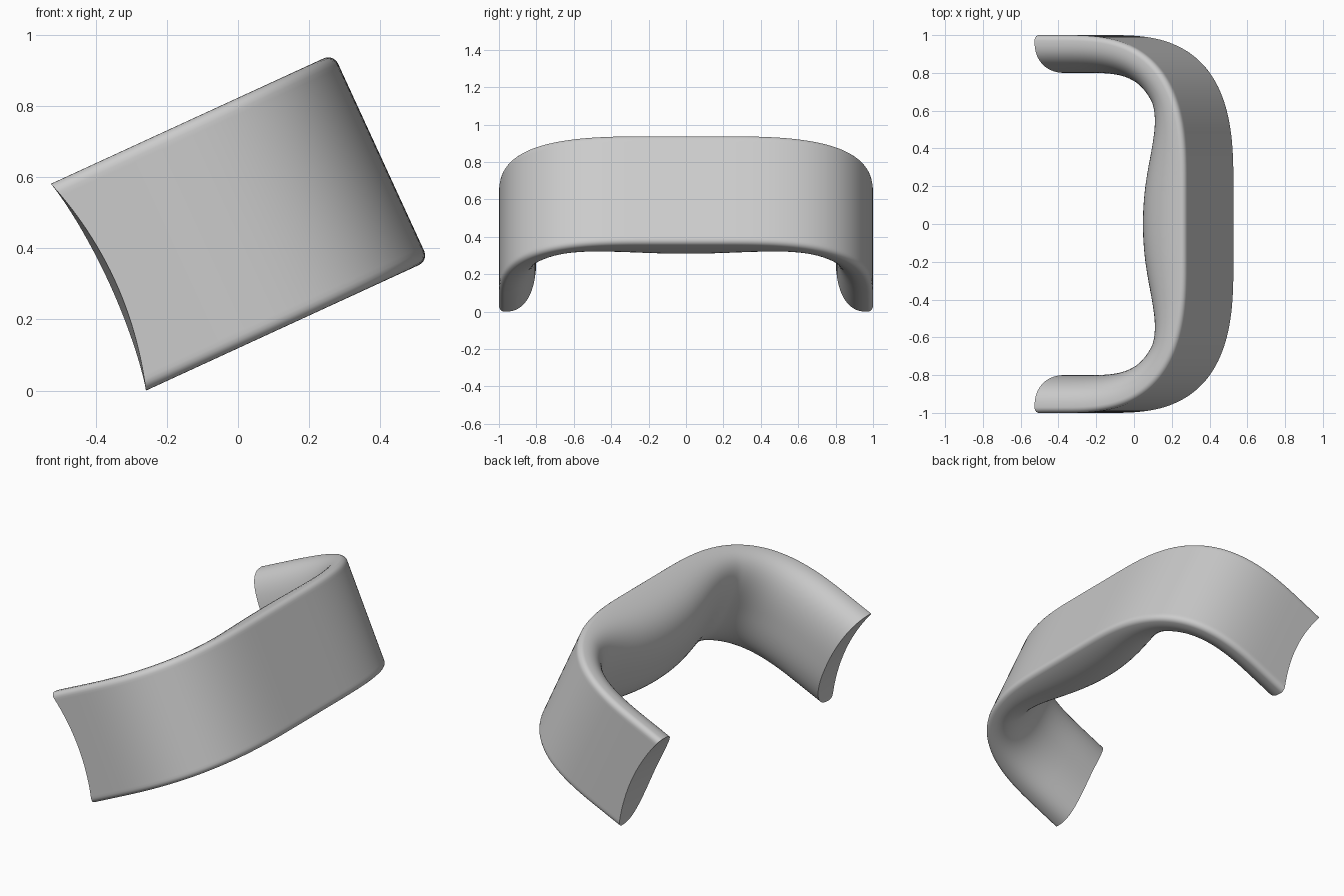
import bpy, bmesh, math
from mathutils import Matrix, Vector

cube = bpy.data.objects.get("Cube")
if cube:
    bpy.data.objects.remove(cube, do_unlink=True)

# Main dimensions
HALF = 0.32          # half height of the band
EDGE = 0.03          # rounding of the outer rims
LENGTH = 0.875       # depth of the arms
BEND_U, BEND_Y, FLAT = 0.72, 0.80, 0.20
POWER = 2.8          # squareness of the bends
TILT = math.radians(24.7)

# Plan path of the outer wall: arm, squarish bend, flat back, mirrored
half_path = [((-LENGTH + (LENGTH - BEND_U) * i / 6, -1), (0, 1)) for i in range(6)]
for i in range(49):
    a = math.pi / 2 * i / 48
    across = max(0, math.sin(a)) ** (2 / POWER)
    along = max(0, math.cos(a)) ** (2 / POWER)
    point = (-BEND_U + BEND_U * across, -FLAT - BEND_Y * along)
    normal = Vector((-across ** (POWER - 1) / BEND_U, along ** (POWER - 1) / BEND_Y))
    half_path.append((point, tuple(normal.normalized())))
half_path += [((0, -FLAT * (1 - i / 6)), (-1, 0)) for i in range(1, 6)]
mirrored = [((p[0], -p[1]), (n[0], -n[1])) for p, n in reversed(half_path)]
path = half_path + [((0, 0), (-1, 0))] + mirrored

# Heights across the section, denser towards the rims
STEPS = 36
heights = [HALF * math.sin(math.pi * (i / STEPS - 0.5)) for i in range(STEPS + 1)]


def thickness(y):
    """Wall depth: even on the arms, padded in the middle of the back."""
    return 0.2 + 0.14 * max(0, 1 - (y / 0.72) ** 2) ** 1.5


def outer_depth(w):
    over = max(0, abs(w) - HALF + EDGE)
    return EDGE - math.sqrt(max(0, EDGE ** 2 - over ** 2))


def inner_depth(w, t):
    return EDGE + (t - EDGE) * max(0, 1 - (abs(w) / HALF) ** 2.5) ** 0.4


bm = bmesh.new()


def section(index):
    """One ring as two columns, outer and inner, sharing both rim points."""
    (u, y), (nu, ny) = path[index]
    t = thickness(y)
    at_end = index in (0, len(path) - 1)

    def vert(depth, w):
        scoop = 0.05 * (1 - (w / HALF) ** 2) * (1 - 0.35 * depth / t) if at_end else 0
        return bm.verts.new((u + nu * depth + scoop, y + ny * depth, w))

    outer = [vert(outer_depth(w), w) for w in heights]
    inner = [vert(inner_depth(w, t), w) for w in heights[1:-1]]
    return outer, [outer[0]] + inner + [outer[-1]]


# Skin the sections, then close both scooped ends with strips
rings = [section(i) for i in range(len(path)) if i not in (1, 2, len(path) - 2, len(path) - 3)]
for a, b in zip(rings, rings[1:]):
    for side in (0, 1):
        for k in range(STEPS):
            bm.faces.new((a[side][k], b[side][k], b[side][k + 1], a[side][k + 1]))
for outer, inner in (rings[0], rings[-1]):
    for k in range(STEPS):
        corners = dict.fromkeys((outer[k], inner[k], inner[k + 1], outer[k + 1]))
        bm.faces.new(list(corners))
bmesh.ops.recalc_face_normals(bm, faces=bm.faces)

# Tilt, centre and stand on the ground
bm.transform(Matrix.Rotation(-TILT, 4, 'Y'))
xs = [v.co.x for v in bm.verts]
low = min(v.co.z for v in bm.verts)
bm.transform(Matrix.Translation((-(min(xs) + max(xs)) / 2, 0, -low)))

mesh = bpy.data.meshes.new("curved_band")
bm.to_mesh(mesh)
bm.free()
band = bpy.data.objects.new("curved_band", mesh)
bpy.context.collection.objects.link(band)

grey = bpy.data.materials.new("plain_grey")
grey.use_nodes = True
colour = (0.6, 0.6, 0.6, 1)
grey.diffuse_color = colour
grey.node_tree.nodes["Principled BSDF"].inputs["Base Color"].default_value = colour
mesh.materials.append(grey)

bpy.ops.object.select_all(action='DESELECT')
band.select_set(True)
bpy.context.view_layer.objects.active = band
bpy.ops.object.shade_smooth_by_angle(angle=math.radians(40))
